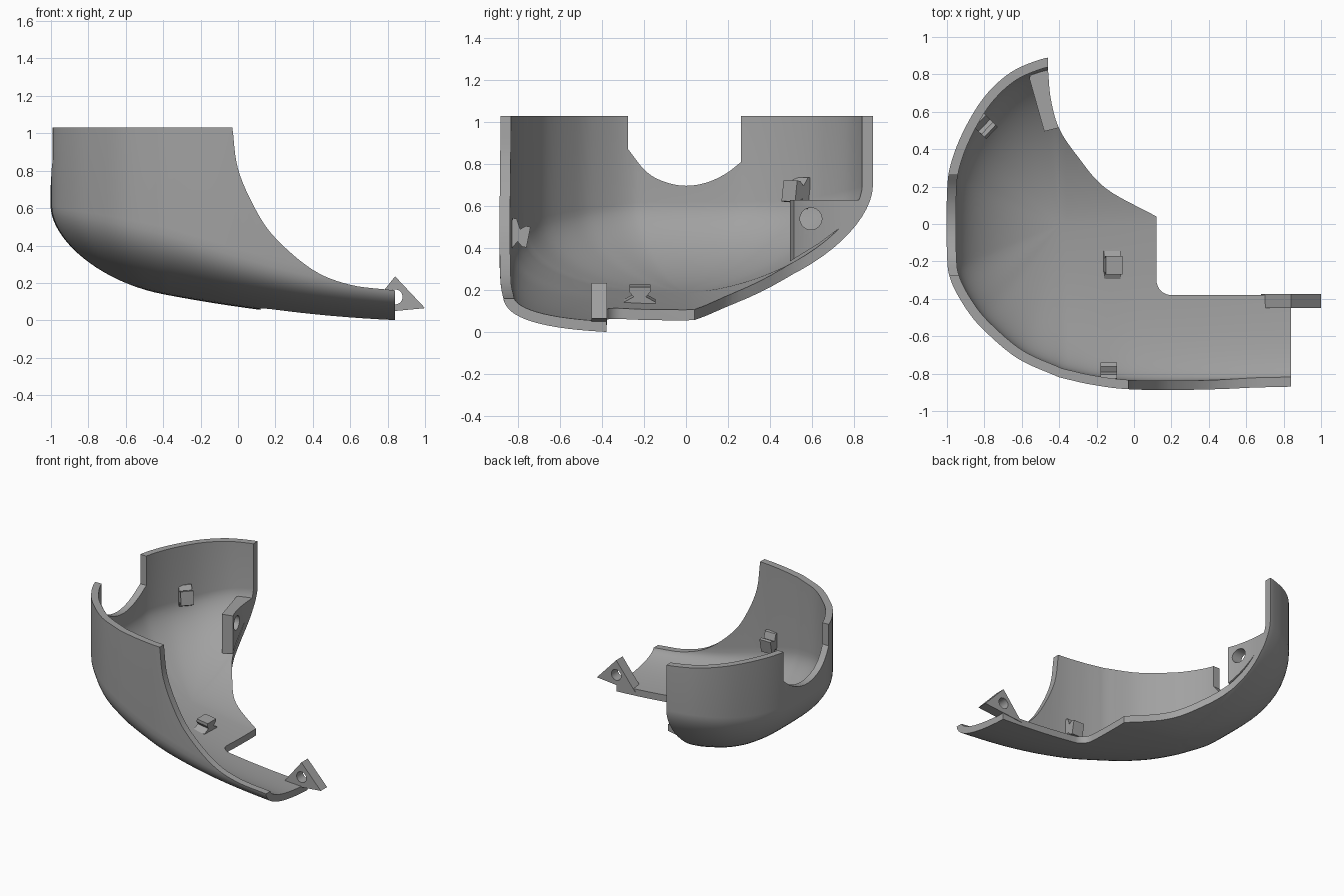
import bpy, bmesh, math
from mathutils import Vector, Matrix

if "Cube" in bpy.data.objects:
    bpy.data.objects.remove(bpy.data.objects["Cube"], do_unlink=True)

grey = bpy.data.materials.new("plain grey")
grey.use_nodes = True
grey.diffuse_color = (0.36, 0.36, 0.36, 1)
grey.node_tree.nodes["Principled BSDF"].inputs["Base Color"].default_value = grey.diffuse_color


def spline(pts, n=6):
    """Smooth curve through points of any dimension."""
    p = [Vector(q) for q in pts]
    p = [2 * p[0] - p[1]] + p + [2 * p[-1] - p[-2]]
    out = []
    for a, b, c, d in zip(p, p[1:], p[2:], p[3:]):
        for i in range(n):
            t = i / n
            out.append(0.5 * (2 * b + (c - a) * t + (2 * a - 5 * b + 4 * c - d) * t**2
                              + (3 * b - a - 3 * c + d) * t**3))
    return out + [p[-2]]


def make(name, bm):
    bmesh.ops.recalc_face_normals(bm, faces=bm.faces)
    me = bpy.data.meshes.new(name)
    bm.to_mesh(me)
    bm.free()
    me.materials.append(grey)
    ob = bpy.data.objects.new(name, me)
    bpy.context.collection.objects.link(ob)
    return ob


def prism(name, pts, lo, hi, place):
    """Extrude a 2D outline from lo to hi; place maps (u, v, w) to a point."""
    bm = bmesh.new()
    a, b = [[bm.verts.new(place(u, v, w)) for u, v in pts] for w in (lo, hi)]
    bm.faces.new(a)
    bm.faces.new(b)
    for i in range(len(pts)):
        j = (i + 1) % len(pts)
        bm.faces.new((a[i], a[j], b[j], b[i]))
    return make(name, bm)


def along_x(u, v, w): return (w, u, v)
def along_y(u, v, w): return (u, w, v)
def along_z(u, v, w): return (u, v, w)


def apply(ob, mod):
    bpy.context.view_layer.objects.active = ob
    bpy.ops.object.modifier_apply(modifier=mod.name)


def boolean(ob, cutter, op="DIFFERENCE", keep=False):
    m = ob.modifiers.new("cut", "BOOLEAN")
    m.object, m.operation, m.solver = cutter, op, "EXACT"
    apply(ob, m)
    if not keep:
        bpy.data.objects.remove(cutter, do_unlink=True)


def circle(u, v, r, n=32):
    return [(u + r * math.cos(i * math.tau / n), v + r * math.sin(i * math.tau / n)) for i in range(n)]


def bottom(x):
    d = 0.84 - x
    return 0.061 * d * d + 0.041 * d - 0.005


# Shell footprint: x, y, height of the rounded base, roundness
FAN_X = -0.4
fan = spline([(FAN_X, 0.895, 0.55, 1.7), (-0.5, 0.88, 0.53, 1.75), (-0.66, 0.81, 0.48, 1.8),
              (-0.8, 0.68, 0.42, 1.9), (-0.91, 0.5, 0.37, 2), (-0.98, 0.32, 0.35, 2),
              (-1, 0.16, 0.34, 2), (-1, -0.16, 0.34, 2), (-0.98, -0.3, 0.34, 2),
              (-0.9, -0.45, 0.34, 2), (-0.8, -0.57, 0.35, 2.1), (-0.62, -0.72, 0.36, 2.2),
              (FAN_X, -0.82, 0.36, 2.3)])
front = spline([(FAN_X, -0.82, 0.36, 2.3), (-0.22, -0.86, 0.34, 2.4), (0, -0.885, 0.31, 2.6),
                (0.4, -0.885, 0.25, 2.8), (0.95, -0.87, 0.2, 3)])
back = [Vector((p[0], 0.895, 0.55, 1.7)) for p in front]
foot = back[:0:-1] + fan + front[1:]

bm = bmesh.new()
STEPS = 20
rows = []
for x, y, h, p in foot:
    cx = max(x, FAN_X)
    row = []
    for i in range(STEPS + 1):
        a = i / STEPS * math.pi / 2
        r = math.sin(a) ** (2 / p)
        e = 1 - max(0, math.cos(a)) ** (2 / p)
        px = cx + (x - cx) * r
        row.append(bm.verts.new((px, y * r, bottom(px) + h * e)))
    row.append(bm.verts.new((x, y, 1.15)))
    rows.append(row)
for r, s in zip(rows, rows[1:]):
    for i in range(STEPS + 1):
        bm.faces.new((r[i], r[i + 1], s[i + 1], s[i]))
bmesh.ops.remove_doubles(bm, verts=bm.verts, dist=0.0004)
shell = make("shell", bm)
low = min(shell.data.polygons, key=lambda f: f.center.z)
if low.normal.z > 0:
    shell.data.flip_normals()
m = shell.modifiers.new("wall", "SOLIDIFY")
m.thickness, m.offset = 0.05, -1
apply(shell, m)

# Trim the front sweep, top rim and end
sweep = spline([(-0.03, 1.03), (0, 0.81), (0.09, 0.6), (0.2, 0.44), (0.4, 0.27), (0.6, 0.19),
                (0.84, 0.16)])
boolean(shell, prism("front_cutter", [(-1.5, 1.03)] + sweep + [(0.84, -0.5), (2, -0.5), (2, 2), (-1.5, 2)],
                     -2, 2, along_y))
# Trim the open back side
opening = spline([(-0.46, 0.83), (-0.445, 0.67), (-0.4, 0.51), (-0.3, 0.36), (-0.15, 0.19), (0.12, 0.04)])
corner = [(0.2 - 0.08 * math.cos(a * math.pi / 16), -0.3 - 0.08 * math.sin(a * math.pi / 16)) for a in range(9)]
opening_cutter = prism("opening_cutter", [(-0.46, 1.5)] + opening + corner + [(2, -0.375), (2, 1.5)],
                       -1, 2, along_z)
boolean(shell, opening_cutter, keep=True)
# Round notch in the far wall
notch = spline([(-0.275, 0.87), (-0.19, 0.765), (-0.1, 0.715), (0, 0.697), (0.1, 0.713), (0.19, 0.755),
                (0.262, 0.81)])
boolean(shell, prism("notch_cutter", [(-0.275, 1.5)] + notch + [(0.262, 1.5)], -1.5, -0.75, along_x))

# Bracket on the back wall
bracket = prism("back_bracket", [(-0.56, 0.78), (-0.53, 0.855), (-0.3, 0.855), (-0.3, 0.54), (-0.48, 0.495)],
                0.1, 0.63, along_z)
boolean(bracket, prism("bracket_side", [(0.4, 0.63), (0.4, 0.31), (0.5, 0.34), (0.63, 0.42), (0.75, 0.51),
                                        (0.84, 0.6), (0.86, 0.63)], -0.8, 0, along_x), "INTERSECT")
boolean(bracket, opening_cutter)
boolean(bracket, prism("bracket_hole", circle(0.595, 0.54, 0.052), -0.8, 0, along_x))

# Triangular lug at the tip
lug = prism("tip_lug", [(0.68, 0.035), (0.84, 0.235), (1, 0.065)], -0.45, -0.375, along_y)
boolean(lug, prism("lug_hole", circle(0.84, 0.125, 0.04), -1, 0, along_y))

# Waisted clips on the inner wall
half = [(0.075, 0), (0.075, 0.02), (0.03, 0.045), (0.05, 0.07), (0.05, 0.092)]
outline = half + [(-u, v) for u, v in reversed(half)]


def clip(name, origin, axis, normal):
    axis, normal = Vector(axis).normalized(), Vector(normal).normalized()
    side = axis.cross(normal)
    o = Vector(origin)
    prism(name, outline, -0.045, 0.045, lambda u, v, w: o + axis * u + normal * v + side * w)


clip("floor_clip", (-0.12, -0.22, 0.13), (0, 1, 0), (0.15, 0, 1))
clip("front_clip", (-0.135, -0.84, 0.47), (0, 0.2, 1), (0, 1, -0.2))
clip("side_clip", (-0.83, 0.555, 0.66), (-0.1, 0.1, 1), (0.72, -0.69, 0.14))

# Smooth the curved faces and keep the cut edges crisp
bpy.ops.object.select_all(action="DESELECT")
for ob in (shell, bracket, lug):
    ob.select_set(True)
bpy.context.view_layer.objects.active = shell
bpy.ops.object.shade_smooth_by_angle(angle=math.radians(30))
